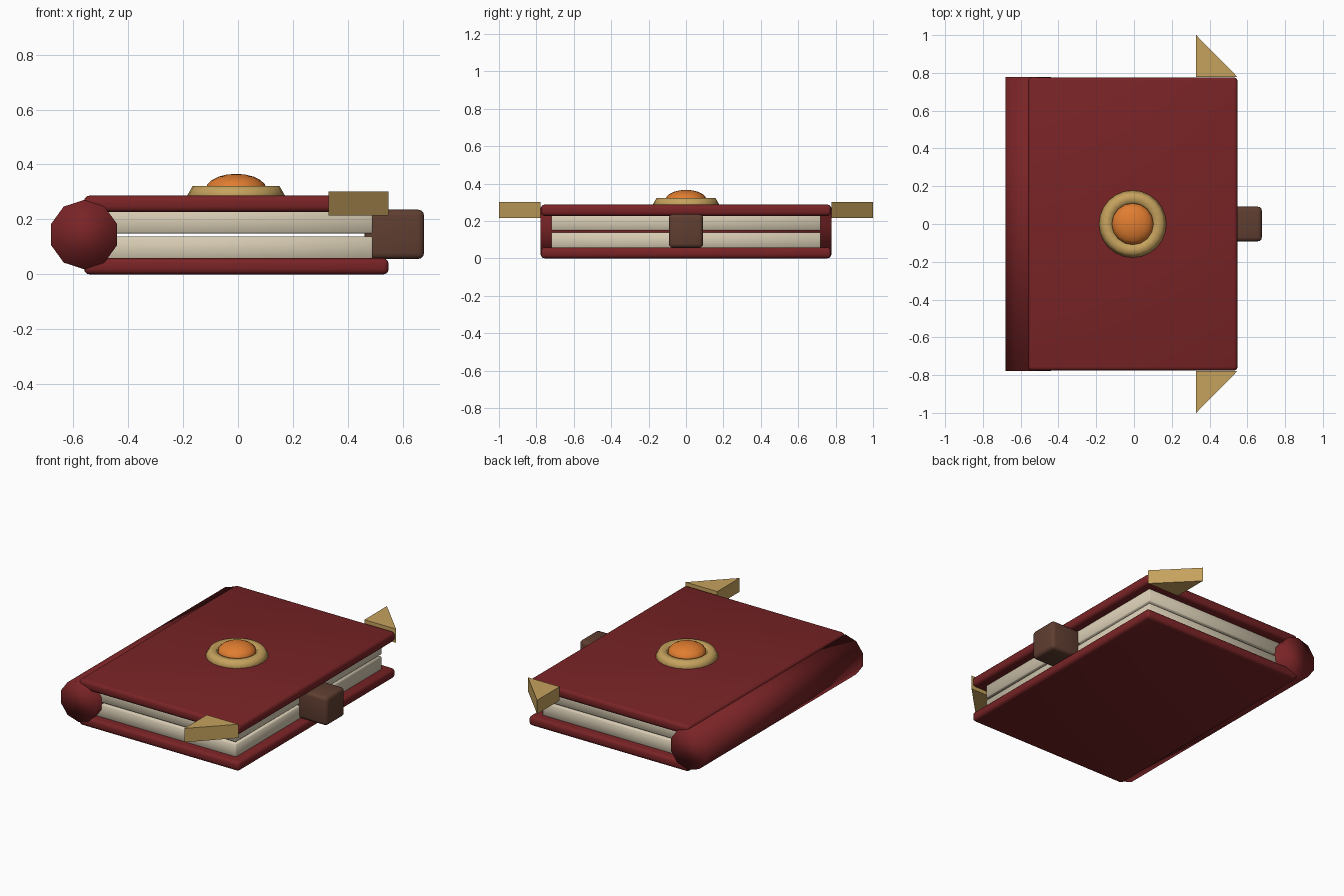
import bpy, bmesh, math

if "Cube" in bpy.data.objects:
    bpy.data.objects.remove(bpy.data.objects["Cube"])


def material(name, rgb):
    m = bpy.data.materials.new(name)
    m.diffuse_color = (*rgb, 1)
    m.use_nodes = True
    m.node_tree.nodes["Principled BSDF"].inputs["Base Color"].default_value = m.diffuse_color
    return m


RED = material("red leather", (0.19, 0.017, 0.019))
CREAM = material("cream paper", (0.68, 0.60, 0.45))
GOLD = material("aged gold", (0.56, 0.36, 0.11))
BROWN = material("brown leather", (0.115, 0.048, 0.03))
ORANGE = material("orange gem", (0.75, 0.205, 0.03))


def finish(obj, name, mat, angle=None):
    obj.name = name
    obj.data.materials.append(mat)
    bpy.ops.object.select_all(action='DESELECT')
    obj.select_set(True)
    bpy.context.view_layer.objects.active = obj
    if angle is not None:
        bpy.ops.object.shade_smooth_by_angle(angle=math.radians(angle))
    return obj


def box(name, mat, x, y, z, bevel, segments=2):
    """Rounded box from (min, max) ranges."""
    size = [r[1] - r[0] for r in (x, y, z)]
    mid = [(r[0] + r[1]) / 2 for r in (x, y, z)]
    bpy.ops.mesh.primitive_cube_add(size=1, location=mid)
    o = bpy.context.object
    for v in o.data.vertices:
        v.co = [c * s for c, s in zip(v.co, size)]
    mod = o.modifiers.new("rounded edges", 'BEVEL')
    mod.width, mod.segments = bevel, segments
    bpy.ops.object.modifier_apply(modifier=mod.name)
    return finish(o, name, mat, 50)


# Covers
for name, z in (("bottom_cover", (0.003, 0.062)), ("top_cover", (0.227, 0.287))):
    box(name, RED, (-0.56, 0.548), (-0.776, 0.776), z, 0.02, 3)
bpy.data.objects["bottom_cover"].location.z -= 0.003

# Page blocks, with a thin slit between them
for name, z in (("lower_pages", (0.05, 0.138)), ("upper_pages", (0.149, 0.24))):
    box(name, CREAM, (-0.56, 0.49), (-0.72, 0.72), z, 0.005, 1)

# Ten-sided spine, smooth over its ends
bpy.ops.mesh.primitive_cylinder_add(vertices=10, radius=0.126, depth=1.554,
                                    location=(-0.56, 0, 0.145),
                                    rotation=(math.pi / 2, 0, 0))
finish(bpy.context.object, "spine", RED, 180)

# Clasp on the fore edge
box("clasp", BROWN, (0.46, 0.677), (-0.092, 0.092), (0.056, 0.236), 0.022, 3)

# Medallion: six-sided ring and domed gem
bpy.ops.mesh.primitive_torus_add(major_segments=24, minor_segments=6,
                                 major_radius=0.138, minor_radius=0.04,
                                 location=(-0.007, 0, 0.287))
finish(bpy.context.object, "medallion_ring", GOLD, 180)
bpy.ops.mesh.primitive_uv_sphere_add(segments=16, ring_count=10, radius=0.11,
                                     location=(-0.007, 0, 0.311))
gem = bpy.context.object
for v in gem.data.vertices:
    v.co.z *= 0.5
finish(gem, "gem", ORANGE, 50)

# Triangular corner guards at both fore corners
for name, s in (("front_corner", -1), ("back_corner", 1)):
    bm = bmesh.new()
    tri = [bm.verts.new((x, s * y, 0.215))
           for x, y in ((0.329, 0.778), (0.548, 0.778), (0.329, 1.0))]
    face = bm.faces.new(tri)
    ext = bmesh.ops.extrude_face_region(bm, geom=[face])
    for v in ext["geom"]:
        if isinstance(v, bmesh.types.BMVert):
            v.co.z = 0.301
    # Keep a closed underside, facing outward
    if not any(all(abs(v.co.z - 0.215) < 1e-5 for v in f.verts) for f in bm.faces):
        bm.faces.new(tri)
    bmesh.ops.recalc_face_normals(bm, faces=bm.faces[:])
    mesh = bpy.data.meshes.new(name)
    bm.to_mesh(mesh)
    bm.free()
    o = bpy.data.objects.new(name, mesh)
    bpy.context.collection.objects.link(o)
    finish(o, name, GOLD)
